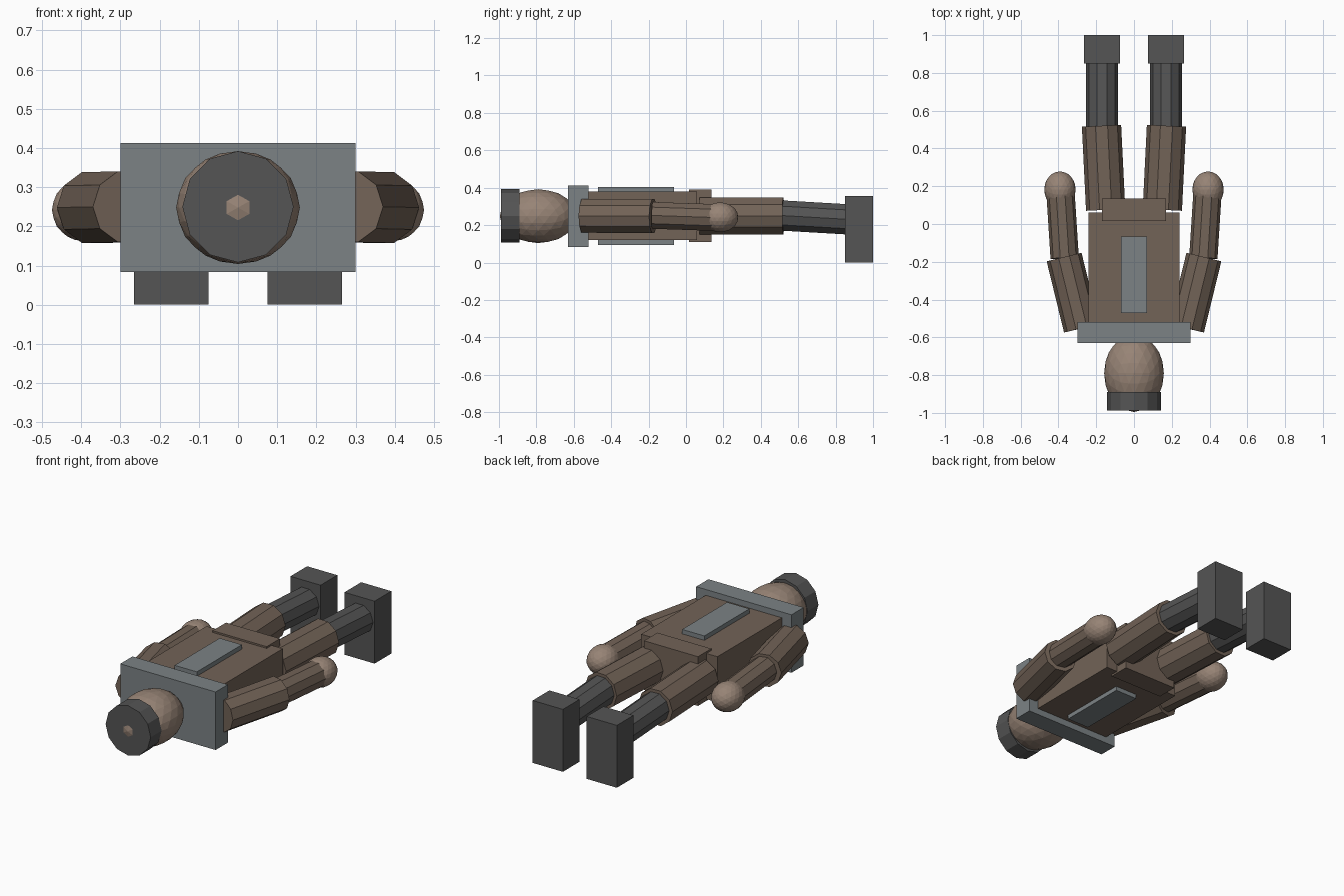
import bpy, math
from mathutils import Vector, Matrix

if "Cube" in bpy.data.objects:
    bpy.data.objects.remove(bpy.data.objects["Cube"])


def mat(name, col):
    m = bpy.data.materials.new(name)
    m.diffuse_color = (*col, 1)
    m.use_nodes = True
    m.node_tree.nodes["Principled BSDF"].inputs["Base Color"].default_value = m.diffuse_color
    return m


CLOTH = mat("brown_cloth", (0.17, 0.125, 0.095))
SKIN = mat("skin", (0.31, 0.23, 0.18))
DARK = mat("dark_grey", (0.09, 0.09, 0.09))
STEEL = mat("steel_grey", (0.20, 0.225, 0.235))


def finish(name, m):
    o = bpy.context.object
    o.name = name
    o.data.materials.append(m)
    return o


def box(name, lo, hi, m):
    lo, hi = Vector(lo), Vector(hi)
    bpy.ops.mesh.primitive_cube_add(size=1)
    o = finish(name, m)
    o.data.transform(Matrix.Translation((lo + hi) / 2) @ Matrix.Diagonal((*(hi - lo), 1)))
    return o


def limb(name, a, b, r, m, sides=10):
    """Prism from a to b with a corner pointing sideways."""
    a, b = Vector(a), Vector(b)
    d = (b - a).normalized()
    u = d.cross(Vector((0, 0, 1))).normalized()
    w = u.cross(d)
    pts = []
    for c in (a, b):
        for i in range(sides):
            t = 2 * math.pi * i / sides
            pts.append(c + r * (math.cos(t) * u + math.sin(t) * w))
    n = sides
    faces = [(i, i + n, (i + 1) % n + n, (i + 1) % n) for i in range(n)]
    faces += [tuple(range(n)), tuple(reversed(range(n, 2 * n)))]
    me = bpy.data.meshes.new(name)
    me.from_pydata(pts, [], faces)
    me.materials.append(m)
    o = bpy.data.objects.new(name, me)
    bpy.context.collection.objects.link(o)
    return o


def ball(name, c, radii, m):
    bpy.ops.mesh.primitive_ico_sphere_add(subdivisions=3, radius=1)
    o = finish(name, m)
    turn = Matrix.Rotation(-math.radians(31.717), 4, 'Y')
    o.data.transform(Matrix.Translation(c) @ Matrix.Diagonal((*radii, 1)) @ turn)
    return o


# Head and cap
ball("head", (0, -0.79, 0.248), (0.158, 0.205, 0.144), SKIN)
limb("cap", (0, -0.89, 0.25), (0, -0.988, 0.25), 0.142, DARK, 12)

# Body
box("torso", (-0.24, -0.53, 0.12), (0.24, 0.06, 0.38), CLOTH)
box("shoulder_yoke", (-0.30, -0.63, 0.083), (0.30, -0.52, 0.413), STEEL)
box("chest_panel", (-0.07, -0.47, 0.095), (0.07, -0.065, 0.405), STEEL)
box("pelvis", (-0.17, 0.015, 0.11), (0.17, 0.135, 0.39), CLOTH)

# Arms and legs on both sides
for s, side in ((-1, "left"), (1, "right")):
    limb(side + "_upper_arm", (s * 0.278, -0.552, 0.25), (s * 0.37, -0.175, 0.248), 0.095, CLOTH)
    limb(side + "_forearm", (s * 0.367, -0.18, 0.252), (s * 0.39, 0.18, 0.24), 0.075, CLOTH)
    ball(side + "_hand", (s * 0.392, 0.182, 0.242), (0.083, 0.097, 0.08), SKIN)
    limb(side + "_thigh", (s * 0.15, 0.075, 0.25), (s * 0.172, 0.52, 0.25), 0.104, CLOTH)
    limb(side + "_shin", (s * 0.17, 0.50, 0.252), (s * 0.17, 0.88, 0.23), 0.085, DARK)
    box(side + "_boot", (s * 0.17 - 0.095, 0.85, 0), (s * 0.17 + 0.095, 1.0, 0.355), DARK)
